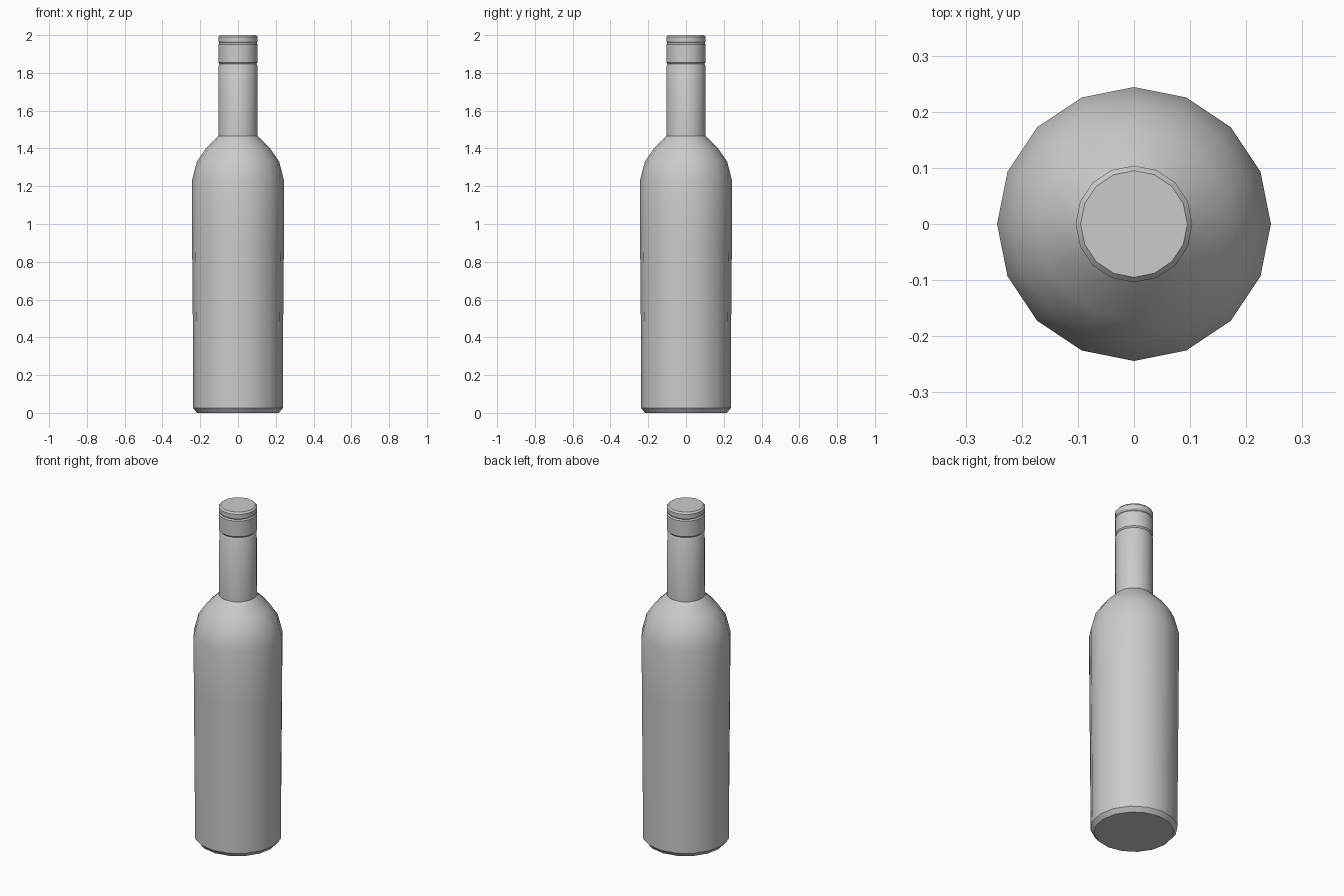
import bpy, bmesh
from math import cos, sin, pi, radians

if "Cube" in bpy.data.objects:
    bpy.data.objects.remove(bpy.data.objects["Cube"])

SIDES = 16


def lathe(name, profile):
    """Revolve (radius, height) pairs into a closed, capped solid."""
    bm = bmesh.new()
    rings = []
    for r, z in profile:
        rings.append([bm.verts.new((r * cos(2 * pi * i / SIDES), r * sin(2 * pi * i / SIDES), z))
                      for i in range(SIDES)])
    for a, b in zip(rings, rings[1:]):
        for i in range(SIDES):
            j = (i + 1) % SIDES
            bm.faces.new((a[i], a[j], b[j], b[i]))
    bm.faces.new(rings[0][::-1])
    bm.faces.new(rings[-1])
    mesh = bpy.data.meshes.new(name)
    bm.to_mesh(mesh)
    bm.free()
    obj = bpy.data.objects.new(name, mesh)
    bpy.context.collection.objects.link(obj)
    bpy.ops.object.select_all(action='DESELECT')
    obj.select_set(True)
    bpy.context.view_layer.objects.active = obj
    bpy.ops.object.shade_smooth_by_angle(angle=radians(30))
    return obj


# Bottle: chamfered base, slightly flared body, rounded shoulder, neck and grooved cap
lathe("bottle", [
    (0.217, 0.0), (0.237, 0.025),                          # base chamfer
    (0.238, 0.35), (0.243, 0.90), (0.244, 1.23),           # body
    (0.218, 1.33), (0.170, 1.40), (0.104, 1.467),          # shoulder
    (0.103, 1.838), (0.098, 1.848),                        # neck
    (0.104, 1.856), (0.104, 1.949), (0.098, 1.957),        # cap band
    (0.104, 1.966), (0.104, 1.990), (0.095, 2.0),          # top ring
])
